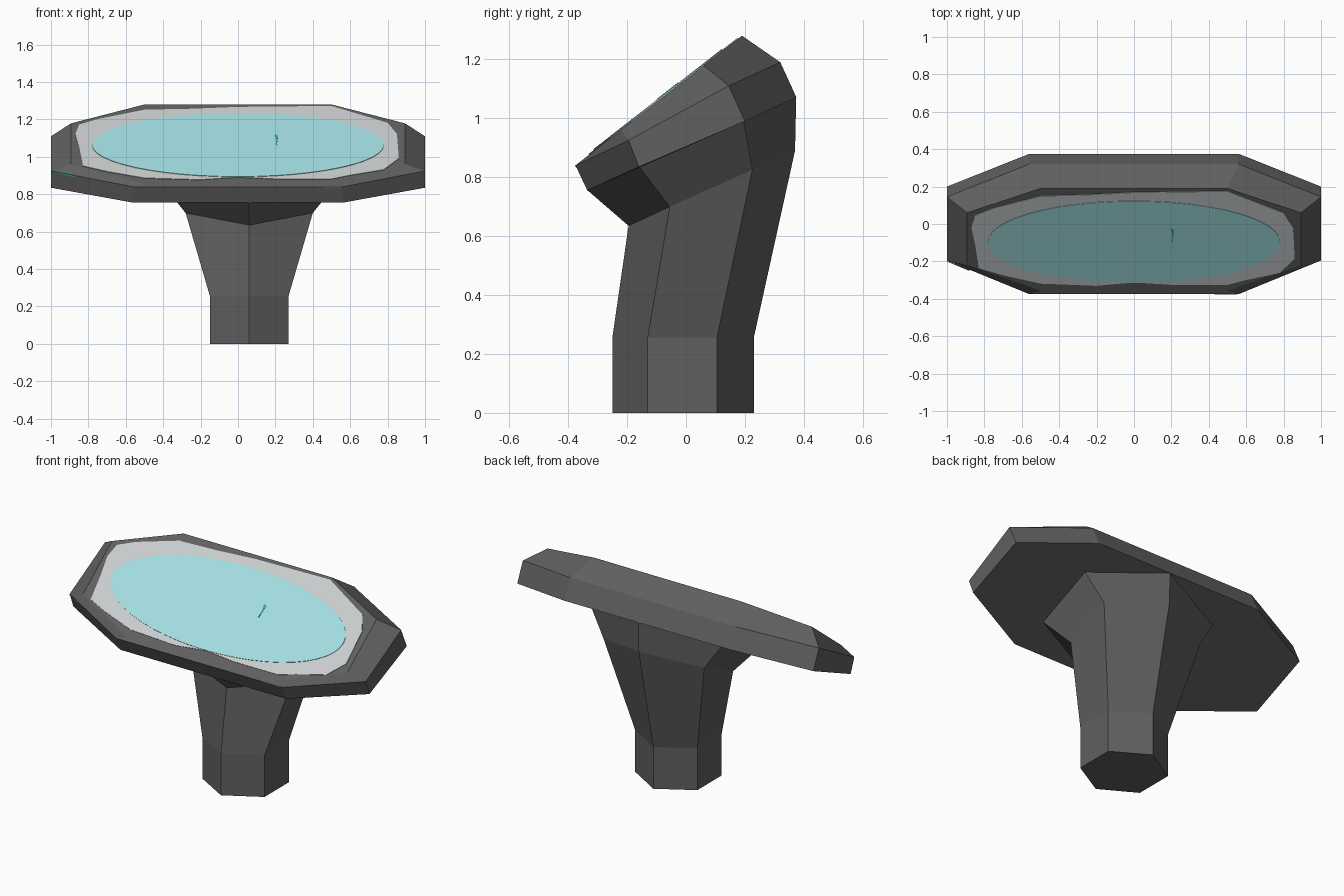
import bpy, bmesh, math
from mathutils import Vector

if "Cube" in bpy.data.objects:
    bpy.data.objects.remove(bpy.data.objects["Cube"])


def material(name, rgb):
    m = bpy.data.materials.new(name)
    m.diffuse_color = (*rgb, 1)
    m.use_nodes = True
    m.node_tree.nodes["Principled BSDF"].inputs["Base Color"].default_value = m.diffuse_color
    return m


DARK = material("dark_grey", (0.115, 0.115, 0.115))
LIGHT = material("light_grey", (0.58, 0.61, 0.62))
PALE = material("pale_cyan", (0.36, 0.72, 0.75))
TEAL = material("teal", (0.05, 0.42, 0.47))


def loft(name, rings, mat):
    """Closed flat-faced solid through rings with equal point counts."""
    bm = bmesh.new()
    vs = [[bm.verts.new(p) for p in r] for r in rings]
    n = len(vs[0])
    for a, b in zip(vs, vs[1:]):
        for i in range(n):
            j = (i + 1) % n
            bm.faces.new((a[i], a[j], b[j], b[i]))
    bm.faces.new(vs[0][::-1])
    bm.faces.new(vs[-1])
    bmesh.ops.recalc_face_normals(bm, faces=bm.faces)
    me = bpy.data.meshes.new(name)
    bm.to_mesh(me)
    bm.free()
    me.materials.append(mat)
    ob = bpy.data.objects.new(name, me)
    bpy.context.collection.objects.link(ob)
    return ob


def octagon(xe, xs, front, side_f, side_b, back):
    """Long octagon; each argument after the widths is (y, z)."""
    right = [(xe, *front), (xs, *side_f), (xs, *side_b), (xe, *back)]
    return right + [(-x, y, z) for x, y, z in reversed(right)]


def hexagon(w, front, side_f, side_b, back, cx=0.06):
    return [(cx, *front), (cx + w, *side_f), (cx + w, *side_b),
            (cx, *back), (cx - w, *side_b), (cx - w, *side_f)]


# tilted console slab with bevelled upper rim
loft("console_top", [
    octagon(0.56, 1.0, (-0.335, 0.755), (-0.16, 0.835), (0.20, 0.99), (0.375, 1.07)),
    octagon(0.56, 1.0, (-0.375, 0.84), (-0.195, 0.925), (0.145, 1.11), (0.32, 1.19)),
    octagon(0.50, 0.893, (-0.357, 0.854), (-0.22, 0.961), (0.06, 1.179), (0.19, 1.28)),
], DARK)

# six-sided pedestal, flaring up to the slab
loft("pedestal", [
    hexagon(0.21, (-0.25, 0), (-0.13, 0), (0.105, 0), (0.23, 0)),
    hexagon(0.21, (-0.25, 0.255), (-0.13, 0.255), (0.105, 0.255), (0.23, 0.255)),
    hexagon(0.34, (-0.195, 0.635), (-0.055, 0.70), (0.225, 0.825), (0.37, 0.89)),
    hexagon(0.45, (-0.335, 0.756), (-0.16, 0.836), (0.195, 0.99), (0.374, 1.07)),
], DARK)

# painted plates lying on the sloped face
SLOPE = 0.78
NORMAL = Vector((0, -SLOPE, 1)).normalized()


def on_slope(x, z, h):
    y = -0.357 + (z - 0.854) / SLOPE
    return Vector((x, y, z)) + NORMAL * h


def plate(name, outline, h0, h1, mat):
    return loft(name, [[on_slope(x, z, h) for x, z in outline] for h in (h0, h1)], mat)


border = [(-0.5, 1.25), (-0.25, 1.255), (0, 1.265), (0.5, 1.27), (0.6, 1.24),
          (0.8, 1.18), (0.85, 1.12), (0.86, 0.99), (0.78, 0.93), (0.6, 0.90),
          (0.5, 0.88), (0.2, 0.88), (0, 0.89), (-0.2, 0.876), (-0.5, 0.885),
          (-0.7, 0.92), (-0.83, 0.95), (-0.85, 1.05), (-0.87, 1.12),
          (-0.85, 1.17), (-0.75, 1.20), (-0.6, 1.23)]
plate("screen_border", border, -0.002, 0.003, LIGHT)

oval = [(0.78 * math.cos(a), 1.06 + 0.17 * math.sin(a))
        for a in (2 * math.pi * i / 48 for i in range(48))]
plate("screen", oval, 0.001, 0.006, PALE)

# small teal marks on the screen and the front edge
plate("screen_mark", [(0.195, 1.115), (0.215, 1.11), (0.207, 1.06), (0.20, 1.06),
                      (0.205, 1.09)], 0.004, 0.008, TEAL)
loft("edge_mark_left", [[(-1.0, -0.197, 0.923), (-0.88, -0.247, 0.902),
                         (-0.88, -0.243, 0.893)],
                        [(-1.0, -0.201, 0.922), (-0.88, -0.251, 0.901),
                         (-0.88, -0.247, 0.892)]], TEAL)
loft("edge_mark_right", [[(x, y + d, z) for x, y, z in
                          [(0.43, -0.375, 0.84), (0.55, -0.375, 0.84),
                           (0.55, -0.371, 0.832), (0.43, -0.373, 0.836)]]
                         for d in (0.002, -0.002)], TEAL)
